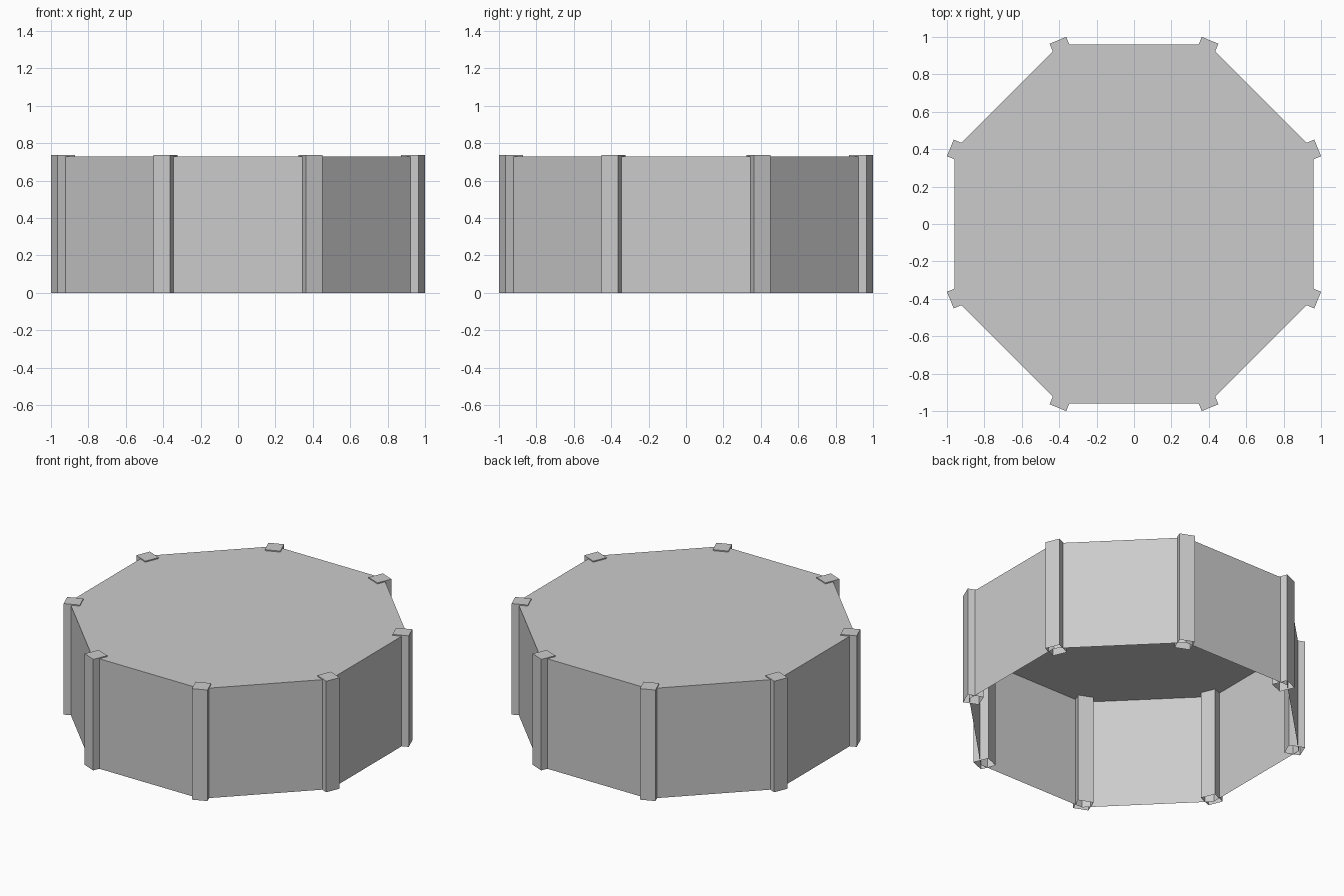
import bpy, bmesh, math
from mathutils import Matrix

SIDES = 8
STEP = math.tau / SIDES
APOTHEM = 0.96                       # centre to wall
CORNER = APOTHEM / math.cos(STEP / 2)
ROOF_Z = 0.73
POST_Z = 0.737
POST_INNER, POST_OUTER, POST_HALF = 0.963, 1.063, 0.048

cube = bpy.data.objects.get("Cube")
if cube:
    bpy.data.objects.remove(cube)

grey = bpy.data.materials.new("plain grey")
grey.use_nodes = True
colour = (0.6, 0.6, 0.6, 1)
grey.diffuse_color = colour
grey.node_tree.nodes["Principled BSDF"].inputs["Base Color"].default_value = colour


def open_box(name, outline, height, turn=0):
    """Extrude an outline up from the ground: sides and top, open underneath."""
    bm = bmesh.new()
    base = bm.faces.new([bm.verts.new((x, y, 0)) for x, y in outline])
    top = bmesh.ops.extrude_face_region(bm, geom=[base])["geom"]
    verts = [v for v in top if isinstance(v, bmesh.types.BMVert)]
    bmesh.ops.translate(bm, vec=(0, 0, height), verts=verts)
    bm.normal_update()
    floor = [f for f in bm.faces if all(v.co.z < 0.001 for v in f.verts)]
    bmesh.ops.delete(bm, geom=floor, context="FACES_ONLY")
    bmesh.ops.recalc_face_normals(bm, faces=bm.faces)
    bm.transform(Matrix.Rotation(turn, 4, "Z"))
    mesh = bpy.data.meshes.new(name)
    bm.to_mesh(mesh)
    bm.free()
    mesh.materials.append(grey)
    obj = bpy.data.objects.new(name, mesh)
    bpy.context.collection.objects.link(obj)
    return obj


# Eight thin walls with a flat roof
angles = [STEP * (i + 0.5) for i in range(SIDES)]
open_box("walls_and_roof",
         [(CORNER * math.cos(a), CORNER * math.sin(a)) for a in angles], ROOF_Z)

# Hollow square post on every corner
post = [(POST_INNER, -POST_HALF), (POST_OUTER, -POST_HALF),
        (POST_OUTER, POST_HALF), (POST_INNER, POST_HALF)]
for i, a in enumerate(angles):
    open_box(f"corner_post_{i + 1}", post, POST_Z, a)
